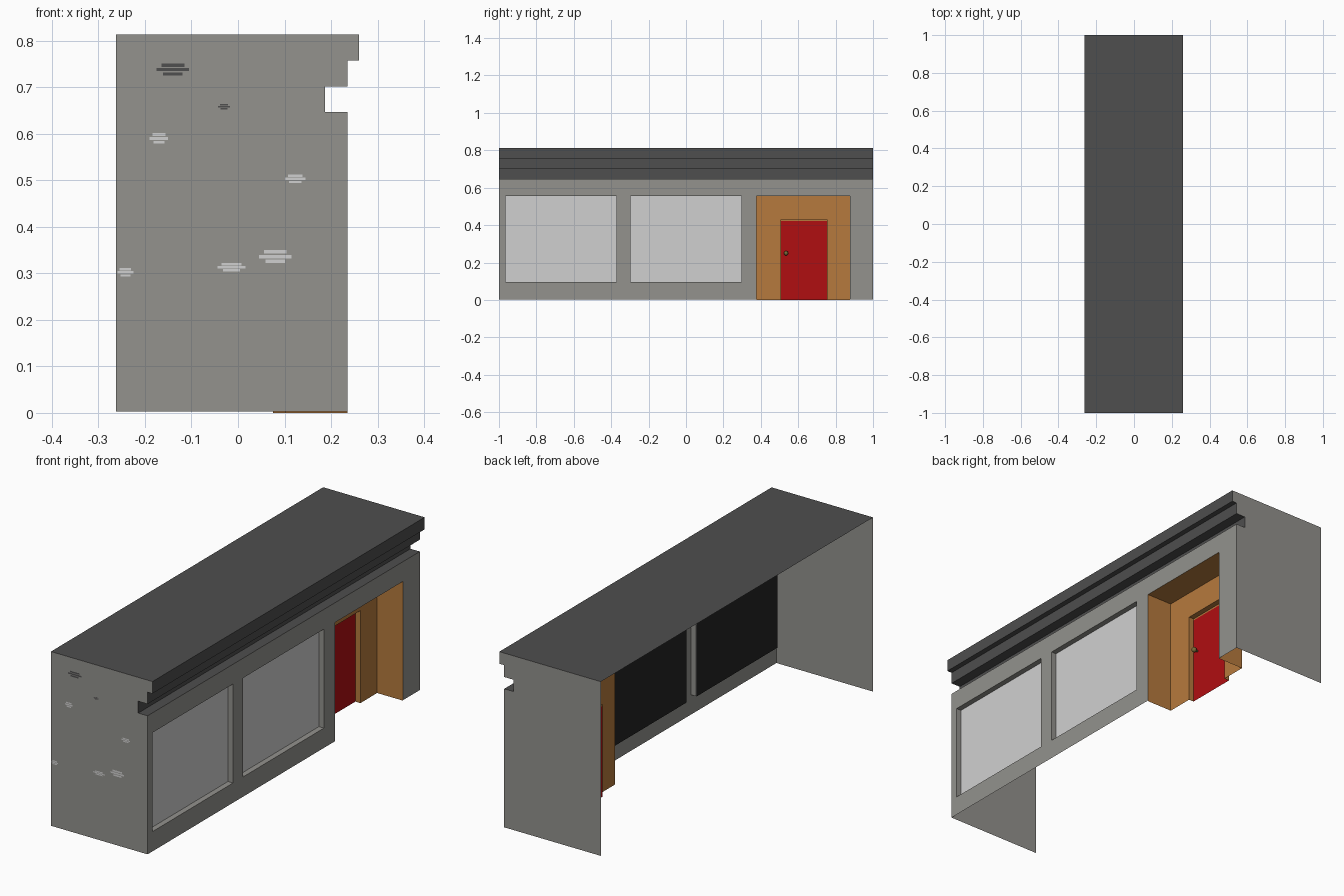
import bpy, bmesh
from mathutils import Vector

if "Cube" in bpy.data.objects:
    bpy.data.objects.remove(bpy.data.objects["Cube"])


def material(name, hex_code):
    def lin(c):
        c = c / 255
        return c / 12.92 if c <= 0.04045 else ((c + 0.055) / 1.055) ** 2.4
    rgb = [lin(int(hex_code[i:i + 2], 16)) for i in (0, 2, 4)]
    m = bpy.data.materials.new(name)
    m.diffuse_color = (*rgb, 1)
    m.use_nodes = True
    m.node_tree.nodes["Principled BSDF"].inputs["Base Color"].default_value = m.diffuse_color
    return m


WALL = material("warm grey wall", "93928D")
ROOF = material("dark grey roof", "4E4E4E")
PANE = material("pale window", "D0D0D0")
BACK = material("near black backing", "222222")
WOOD = material("orange wood", "B67A3D")
RED = material("red door", "B00E11")
BRASS = material("dull brass", "7A6A38")


def sheet(name, faces, mat):
    """Object from (points, facing) polygons, each turned towards its facing."""
    bm = bmesh.new()
    for pts, facing in faces:
        f = bm.faces.new([bm.verts.new(p) for p in pts])
        f.normal_update()
        if f.normal.dot(Vector(facing)) < 0:
            f.normal_flip()
    bmesh.ops.remove_doubles(bm, verts=bm.verts, dist=1e-5)
    me = bpy.data.meshes.new(name)
    bm.to_mesh(me)
    bm.free()
    me.materials.append(mat)
    ob = bpy.data.objects.new(name, me)
    bpy.context.collection.objects.link(ob)
    return ob


def panel(x, y0, y1, z0, z1, side=1):
    return ([(x, y0, z0), (x, y1, z0), (x, y1, z1), (x, y0, z1)], (side, 0, 0))


def reveal(xf, xb, y0, y1, z0, z1, sill=True):
    """Sides of a recess running from front xf to back xb."""
    faces = [([(xf, y, z0), (xb, y, z0), (xb, y, z1), (xf, y, z1)], (0, s, 0))
             for y, s in ((y0, 1), (y1, -1))]
    for z, s in ((z1, -1), (z0, 1)):
        if s < 0 or sill:
            faces.append(([(xf, y0, z), (xb, y0, z), (xb, y1, z), (xf, y1, z)], (0, 0, s)))
    return faces


def pierced(x, ys, zs, holes):
    """Flat wall split into a grid, leaving out cells inside the holes."""
    faces = []
    for a, b in zip(ys, ys[1:]):
        for c, d in zip(zs, zs[1:]):
            y, z = (a + b) / 2, (c + d) / 2
            if not any(h[0] < y < h[1] and h[2] < z < h[3] for h in holes):
                faces.append(panel(x, a, b, c, d))
    return faces


FX, BX, BASE, TOP = 0.235, -0.262, 0.003, 0.813
windows = [(-0.965, -0.372, 0.095, 0.555), (-0.298, 0.296, 0.095, 0.555)]
porch = (0.378, 0.878, 0.0, 0.555)
door = (0.507, 0.755, 0.0, 0.43)

# Front wall with openings
ys = sorted([-1, 1] + [v for h in windows + [porch] for v in h[:2]])
sheet("front_wall", pierced(FX, ys, [BASE, 0.095, 0.555, 0.647], windows + [porch]), WALL)

# Roof and stepped cornice, swept along the building
profile = [(BX, TOP), (0.26, TOP), (0.26, 0.757), (FX, 0.757), (FX, 0.702),
           (0.187, 0.702), (0.187, 0.647), (FX, 0.647)]
faces = []
for (xa, za), (xb, zb) in zip(profile, profile[1:]):
    faces.append(([(xa, -1, za), (xb, -1, zb), (xb, 1, zb), (xa, 1, za)], (za - zb, 0, xb - xa)))
sheet("roof_and_cornice", faces, ROOF)

# End walls follow the cornice outline
outline = profile + [(FX, BASE), (BX, BASE)]
for name, y in (("near_end_wall", -1), ("far_end_wall", 1)):
    sheet(name, [([(x, y, z) for x, z in outline], (0, y, 0))], WALL)

# Windows: reveals, panes and dark backing
PX = FX - 0.026
for i, w in enumerate(windows, 1):
    sheet(f"window_reveal_{i}", reveal(FX, PX, *w), WALL)
    sheet(f"window_pane_{i}", [panel(PX, *w)], PANE)
    sheet(f"window_backing_{i}", [panel(PX - 0.003, *w, side=-1)], BACK)

# Wooden entrance recess with a smaller recess for the door
EX, DX = 0.101, 0.075
faces = reveal(FX, EX, *porch, sill=False)
faces += pierced(EX, [porch[0], door[0], door[1], porch[1]], [0, door[3], porch[3]], [door])
faces += reveal(EX, DX, *door, sill=False)
faces.append(panel(DX, door[0], door[1], 0.422, door[3]))
sheet("entrance_surround", faces, WOOD)
sheet("door", [panel(DX, door[0], door[1], 0, 0.422)], RED)

# Door knob on a short stem
bpy.ops.mesh.primitive_uv_sphere_add(segments=12, ring_count=8, radius=0.012,
                                     location=(DX + 0.02, 0.535, 0.25))
knob = bpy.context.object
bpy.ops.mesh.primitive_cylinder_add(vertices=10, radius=0.005, depth=0.02,
                                    location=(DX + 0.01, 0.535, 0.25), rotation=(0, 1.5708, 0))
stem = bpy.context.object
for ob, name in ((knob, "door_knob"), (stem, "door_knob_stem")):
    ob.name = name
    ob.data.materials.append(BRASS)
    bpy.ops.object.select_all(action='DESELECT')
    ob.select_set(True)
    bpy.context.view_layer.objects.active = ob
    bpy.ops.object.shade_smooth_by_angle()

# Worn paint marks: small streaks just off the near end wall
def streaks(name, spots, mat):
    faces = []
    for x, z, w, h in spots:
        for k, s in ((-1, 0.6), (0, 1), (1, 0.7)):
            zc, hw, hh, yy = z + k * h / 3, w * s / 2, h / 8, -1.0008
            faces.append(([(x - hw, yy, zc - hh), (x + hw, yy, zc - hh),
                           (x + hw, yy, zc + hh), (x - hw, yy, zc + hh)], (0, -1, 0)))
    sheet(name, faces, mat)


streaks("pale_wear_marks", [(-0.17, 0.59, 0.04, 0.025), (0.123, 0.503, 0.045, 0.02),
                            (0.08, 0.336, 0.07, 0.03), (-0.014, 0.313, 0.06, 0.02),
                            (-0.242, 0.302, 0.035, 0.02)], PANE)
streaks("dark_wear_marks", [(-0.14, 0.738, 0.07, 0.028), (-0.03, 0.658, 0.025, 0.012)], ROOF)
